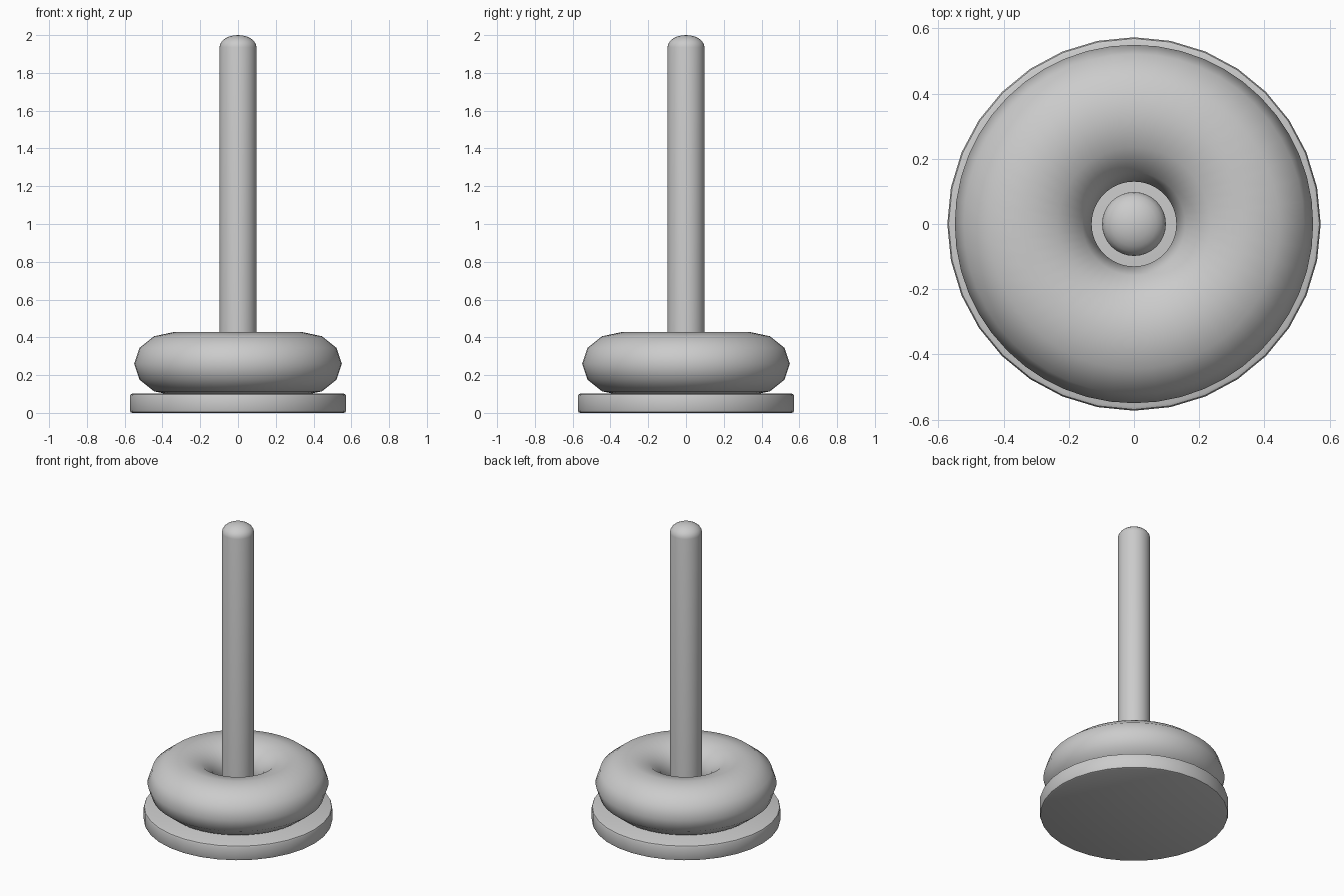
import bpy, bmesh, math

if "Cube" in bpy.data.objects:
    bpy.data.objects.remove(bpy.data.objects["Cube"])


def lathe(name, profile, sides=32):
    """Revolve (radius, z) points around z; the first and last lie on the axis."""
    bm = bmesh.new()
    rings = []
    for r, z in profile:
        if r < 1e-6:
            rings.append([bm.verts.new((0, 0, z))])
        else:
            rings.append([bm.verts.new((r * math.cos(2 * math.pi * i / sides),
                                        r * math.sin(2 * math.pi * i / sides), z))
                          for i in range(sides)])
    for a, b in zip(rings, rings[1:]):
        for i in range(sides):
            j = (i + 1) % sides
            if len(a) == 1:
                bm.faces.new((a[0], b[j], b[i]))
            elif len(b) == 1:
                bm.faces.new((a[i], a[j], b[0]))
            else:
                bm.faces.new((a[i], a[j], b[j], b[i]))
    bmesh.ops.recalc_face_normals(bm, faces=bm.faces)
    mesh = bpy.data.meshes.new(name)
    bm.to_mesh(mesh)
    bm.free()
    obj = bpy.data.objects.new(name, mesh)
    bpy.context.collection.objects.link(obj)
    smooth(obj)
    return obj


def smooth(obj):
    bpy.ops.object.select_all(action='DESELECT')
    obj.select_set(True)
    bpy.context.view_layer.objects.active = obj
    bpy.ops.object.shade_smooth_by_angle(angle=math.radians(40))


# Round base with softened rims
R, H, B = 0.573, 0.102, 0.013
lathe("base", [(0, 0), (R - B, 0), (R - 0.3 * B, 0.3 * B), (R, B),
               (R, H - B), (R - 0.3 * B, H - 0.3 * B), (R - B, H), (0, H)])

# Post with a low domed top
dome = [(0.098 * math.cos(a), 1.936 + 0.064 * math.sin(a))
        for a in (math.pi / 2 * i / 6 for i in range(6))]
lathe("post", [(0, 0.05), (0.098, 0.05)] + dome + [(0, 2.0)])

# Single flattened ring resting on the base
bpy.ops.mesh.primitive_torus_add(major_segments=48, minor_segments=12,
                                 major_radius=0.34, minor_radius=0.21,
                                 location=(0, 0, 0.26))
ring = bpy.context.object
ring.name = "ring"
ring.scale.z = 0.8
bpy.ops.object.transform_apply(location=False, rotation=False, scale=True)
smooth(ring)
